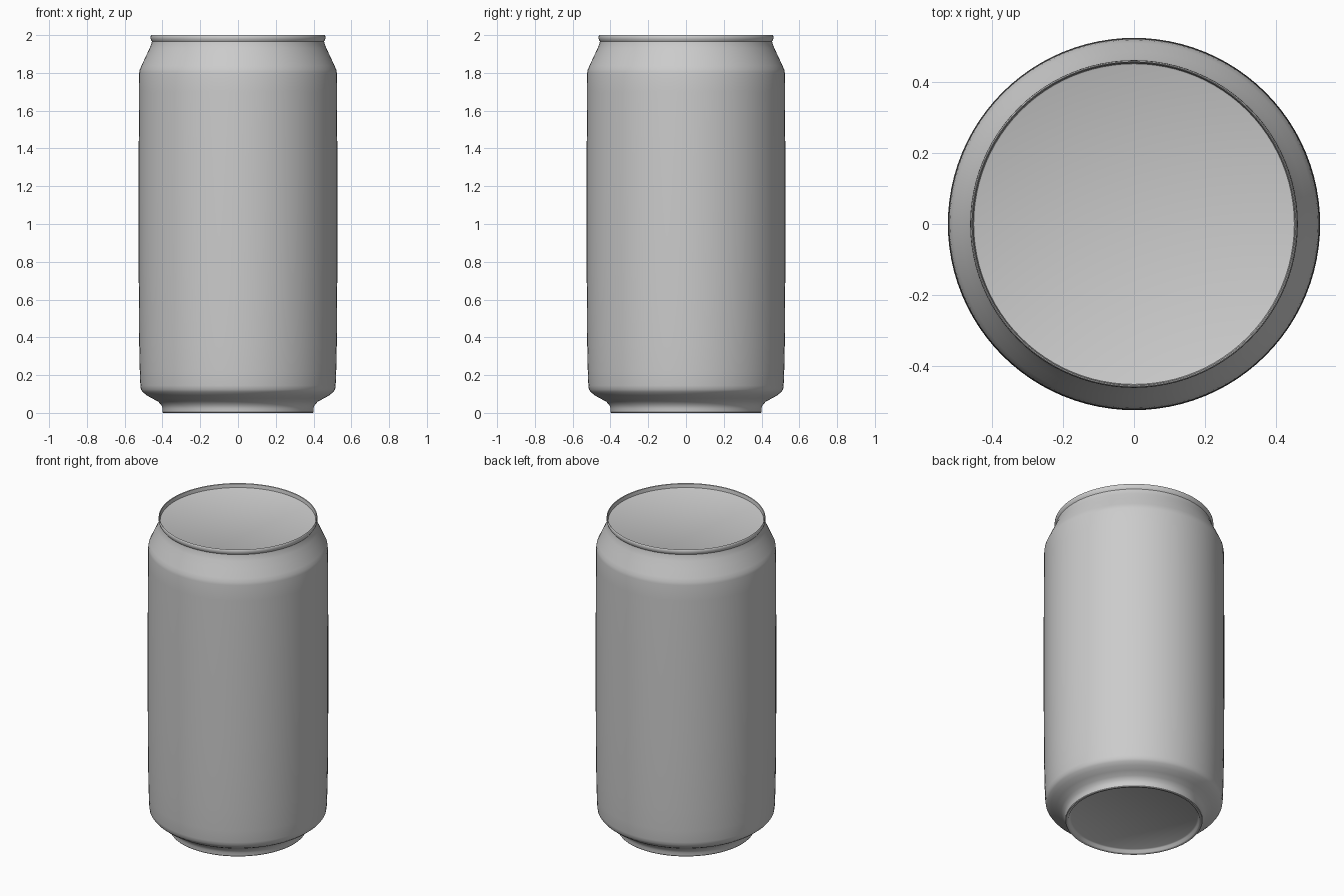
import bpy, bmesh, math

if "Cube" in bpy.data.objects:
    bpy.data.objects.remove(bpy.data.objects["Cube"])


def lathe(name, profile, segments=96, angle=35):
    """Spin an (r, z) profile around z; points with r = 0 become poles."""
    bm = bmesh.new()
    verts = [bm.verts.new((r, 0, z)) for r, z in profile]
    edges = [bm.edges.new(pair) for pair in zip(verts, verts[1:])]
    bmesh.ops.spin(bm, geom=verts + edges, cent=(0, 0, 0), axis=(0, 0, 1),
                   angle=math.tau, steps=segments)
    bmesh.ops.remove_doubles(bm, verts=bm.verts, dist=1e-5)
    bmesh.ops.recalc_face_normals(bm, faces=bm.faces)
    mesh = bpy.data.meshes.new(name)
    bm.to_mesh(mesh)
    bm.free()
    obj = bpy.data.objects.new(name, mesh)
    bpy.context.collection.objects.link(obj)
    bpy.ops.object.select_all(action='DESELECT')
    obj.select_set(True)
    bpy.context.view_layer.objects.active = obj
    bpy.ops.object.shade_smooth_by_angle(angle=math.radians(angle))
    return obj


# Recessed base, foot ring and flare
base = [(0, 0.022), (0.367, 0.022), (0.375, 0.017), (0.381, 0.004), (0.387, 0),
        (0.397, 0), (0.4, 0.004), (0.4, 0.025), (0.406, 0.042), (0.423, 0.06),
        (0.455, 0.077), (0.485, 0.094), (0.505, 0.111), (0.514, 0.124)]
# Slightly barrelled wall
wall = [(0.517, 0.145), (0.52, 0.22), (0.523, 0.36), (0.525, 0.6), (0.526, 0.8),
        (0.526, 1.3), (0.525, 1.55), (0.524, 1.7), (0.523, 1.8)]
# Shoulder, neck groove and rolled rim
neck = [(0.52, 1.818), (0.511, 1.838), (0.487, 1.89), (0.468, 1.93), (0.458, 1.955),
        (0.456, 1.967), (0.461, 1.975), (0.463, 1.985), (0.462, 1.996), (0.459, 2.0)]
# Inner rim wall and sunken lid
lid = [(0.456, 1.997), (0.455, 1.99), (0.453, 1.974), (0.449, 1.972), (0.0, 1.972)]

lathe("drink_can", base + wall + neck + lid)
